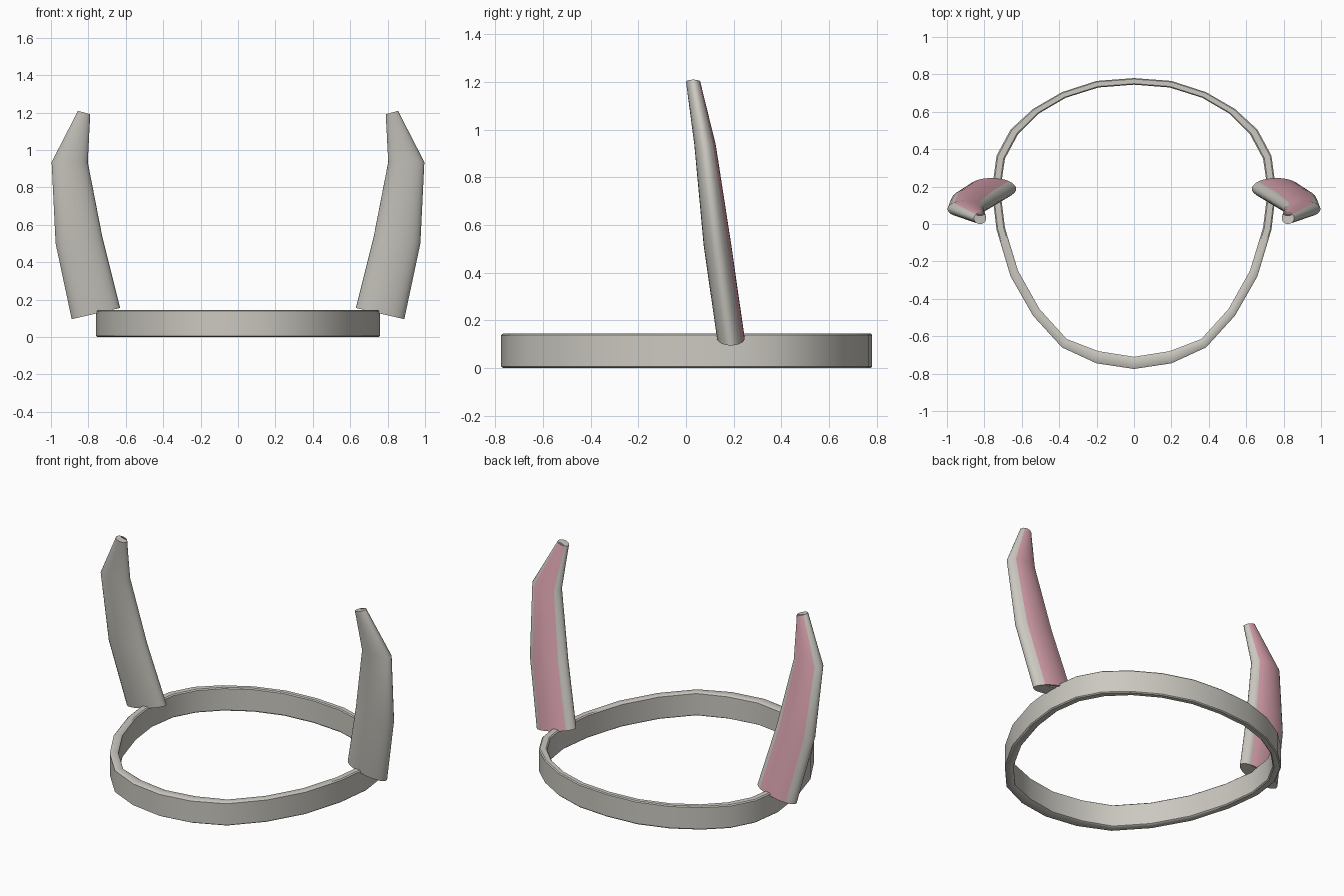
import bpy, bmesh, math

if "Cube" in bpy.data.objects:
    bpy.data.objects.remove(bpy.data.objects["Cube"])


def material(name, rgb):
    m = bpy.data.materials.new(name)
    m.diffuse_color = (*rgb, 1)
    m.use_nodes = True
    m.node_tree.nodes["Principled BSDF"].inputs["Base Color"].default_value = m.diffuse_color
    return m


GREY = material("warm grey", (0.60, 0.58, 0.53))
PINK = material("soft pink", (0.69, 0.36, 0.42))


def loft(name, rings, mat, closed=False, angle=40):
    """Skin a list of equal-length vertex rings; cap the ends unless closed."""
    bm = bmesh.new()
    vs = [[bm.verts.new(p) for p in r] for r in rings]
    n, k = len(vs[0]), len(vs)
    for i in range(k if closed else k - 1):
        a, b = vs[i], vs[(i + 1) % k]
        for j in range(n):
            bm.faces.new((a[j], a[(j + 1) % n], b[(j + 1) % n], b[j]))
    if not closed:
        bm.faces.new(vs[0])
        bm.faces.new(vs[-1])
    bmesh.ops.recalc_face_normals(bm, faces=bm.faces)
    me = bpy.data.meshes.new(name)
    bm.to_mesh(me)
    bm.free()
    me.materials.append(mat)
    ob = bpy.data.objects.new(name, me)
    bpy.context.collection.objects.link(ob)
    bpy.ops.object.select_all(action='DESELECT')
    ob.select_set(True)
    bpy.context.view_layer.objects.active = ob
    bpy.ops.object.shade_smooth_by_angle(angle=math.radians(angle))
    return ob


# Headband: egg-shaped outline, outer and inner edge of one half, mirrored
outer = [(0, .78), (.2, .765), (.385, .705), (.54, .615), (.66, .505), (.735, .365),
         (.76, .18), (.735, -.03), (.66, -.28), (.54, -.49), (.385, -.66), (.2, -.745), (0, -.775)]
inner = [(0, .745), (.19, .73), (.365, .675), (.51, .59), (.62, .48), (.69, .35),
         (.715, .18), (.69, -.02), (.62, -.25), (.505, -.455), (.36, -.615), (.19, -.68), (0, -.71)]


def full(half):
    return half + [(-x, y) for x, y in half[-2:0:-1]]


H, B = 0.145, 0.006
band = []
for (ox, oy), (ix, iy) in zip(full(outer), full(inner)):
    dx, dy = (ox - ix) * .15, (oy - iy) * .15
    band.append([(ix, iy, B), (ix + dx, iy + dy, 0), (ox - dx, oy - dy, 0), (ox, oy, B),
                 (ox, oy, H - B), (ox - dx, oy - dy, H), (ix + dx, iy + dy, H), (ix, iy, H - B)])
loft("headband", band, GREY, closed=True)

# Ear stations: centre x, y, z, half width, half depth, rise towards the outside
stations = [(.76, .188, .125, .13, .058, -.03), (.85, .132, .515, .126, .058, -.015),
            (.90, .080, .935, .097, .045, 0), (.823, .030, 1.20, .033, .030, .009)]
T0, T1 = 48, 135  # span of the pink lining around the back of the ear


def section(st, degrees, side, sink=0):
    cx, cy, cz, w, d, rise = st
    out = []
    for t in degrees:
        c, s = math.cos(math.radians(t)), math.sin(math.radians(t))
        out.append((side * (cx + w * c), cy + d * (s - sink), cz + rise * c))
    return out


shell_arc = [T1 + (360 + T0 - T1) * i / 20 for i in range(21)]
lining_arc = [T0 + (T1 - T0) * i / 8 for i in range(9)]
for side, tag in ((1, "right"), (-1, "left")):
    shell, lining = [], []
    for st in stations:
        # Outer shell with a shallow groove down the back
        groove = section(st, (70, 110), side, .45)
        shell.append(section(st, shell_arc, side) + groove)
        lining.append(section(st, lining_arc, side))
    loft(tag + "_ear_shell", shell, GREY, angle=45)
    loft(tag + "_ear_lining", lining, PINK, angle=45)
